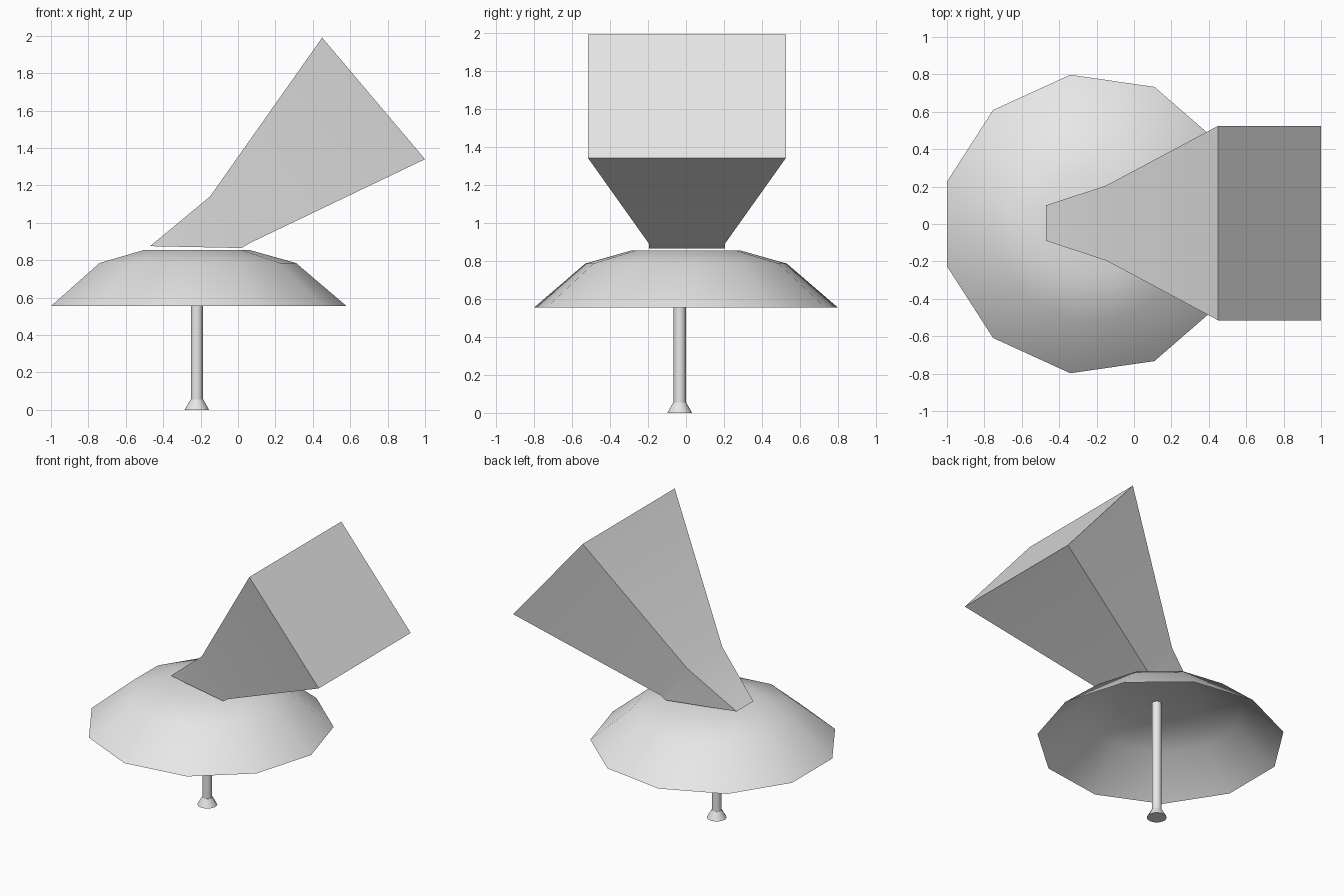
import bpy
import bmesh
from math import radians, cos, sin, tau

if "Cube" in bpy.data.objects:
    bpy.data.objects.remove(bpy.data.objects["Cube"], do_unlink=True)

GREY = (0.8, 0.8, 0.8, 1)
mat = bpy.data.materials.new("light_grey")
mat.use_nodes = True
mat.diffuse_color = GREY
mat.node_tree.nodes["Principled BSDF"].inputs["Base Color"].default_value = GREY


def loft(name, rings, location, cap_start, cap_end, angle=35):
    """Skin a series of equal-length vertex rings, with optional end caps."""
    bm = bmesh.new()
    loops = [[bm.verts.new(p) for p in ring] for ring in rings]
    n = len(loops[0])
    for a, b in zip(loops, loops[1:]):
        for i in range(n):
            j = (i + 1) % n
            bm.faces.new((a[i], a[j], b[j], b[i]))
    if cap_start:
        bm.faces.new(loops[0][::-1])
    if cap_end:
        bm.faces.new(loops[-1])
    mesh = bpy.data.meshes.new(name)
    bm.to_mesh(mesh)
    bm.free()
    mesh.materials.append(mat)
    obj = bpy.data.objects.new(name, mesh)
    obj.location = location
    bpy.context.collection.objects.link(obj)
    bpy.ops.object.select_all(action="DESELECT")
    obj.select_set(True)
    bpy.context.view_layer.objects.active = obj
    bpy.ops.object.shade_smooth_by_angle(angle=radians(angle))
    return obj


def circle(radius, z, sides):
    return [(radius * cos(tau * i / sides), radius * sin(tau * i / sides), z)
            for i in range(sides)]


def section(low, high):
    """Four-cornered horn section from two (x, z, half width) edges."""
    (x0, z0, w0), (x1, z1, w1) = low, high
    return [(x0, -w0, z0), (x0, w0, z0), (x1, w1, z1), (x1, -w1, z1)]


# Shallow open dish with a flat crown
dish_profile = [(0.806, 0.555), (0.536, 0.785), (0.286, 0.855)]
loft("dish", [circle(r, z, 11) for r, z in dish_profile],
     (-0.226, 0, 0), False, True)

# Thin stem and its flared foot
loft("stem", [circle(0.032, z, 12) for z in (0.05, 0.853)],
     (-0.22, -0.033, 0), True, True)
loft("foot", [circle(0.065, 0, 12), circle(0.034, 0.055, 12)],
     (-0.22, -0.033, 0), True, True)

# Square horn: flat base, throat, wide closed mouth
loft("horn", [
    section((0.02, 0.865, 0.2), (-0.47, 0.875, 0.095)),
    section((0.06, 0.89, 0.2), (-0.15, 1.14, 0.2)),
    section((1.0, 1.34, 0.52), (0.45, 1.99, 0.52)),
], (0, 0.005, 0), True, True)
